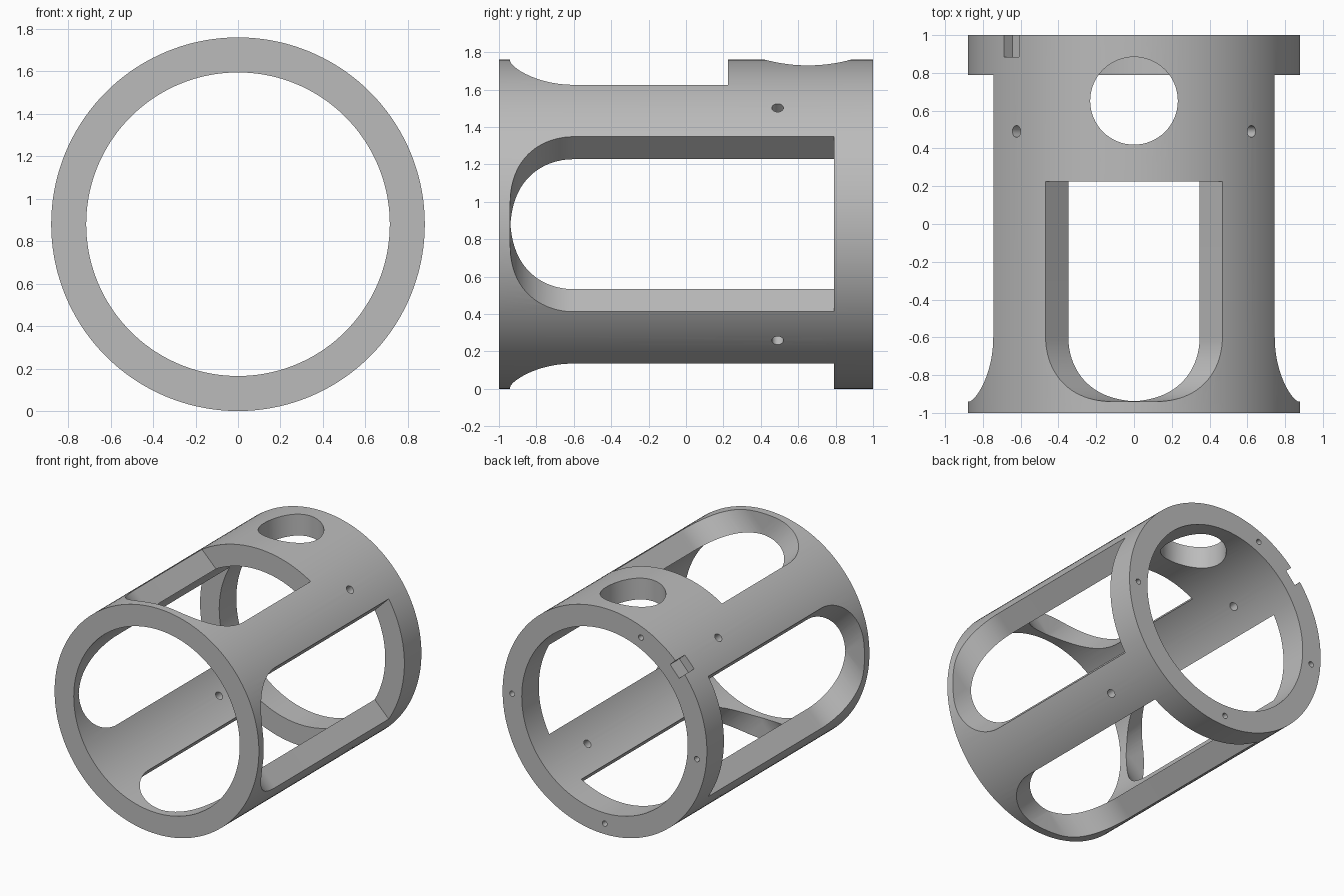
import bpy
import bmesh
from math import radians, sin, cos, pi
from mathutils import Vector

R_OUT, R_IN, HALF = 0.88, 0.715, 1.0
CENTRE = Vector((0, 0, R_OUT))
Y = Vector((0, 1, 0))

if "Cube" in bpy.data.objects:
    bpy.data.objects.remove(bpy.data.objects["Cube"], do_unlink=True)

grey = bpy.data.materials.new("machined_grey")
grey.use_nodes = True
colour = (0.5, 0.5, 0.5, 1)
grey.diffuse_color = colour
grey.node_tree.nodes["Principled BSDF"].inputs["Base Color"].default_value = colour


def radial(deg):
    """Unit vector away from the tube axis, measured from straight up towards +x."""
    a = radians(deg)
    return Vector((sin(a), 0, cos(a)))


def finish(name, bm):
    bmesh.ops.recalc_face_normals(bm, faces=bm.faces)
    mesh = bpy.data.meshes.new(name)
    bm.to_mesh(mesh)
    bm.free()
    mesh.materials.append(grey)
    obj = bpy.data.objects.new(name, mesh)
    bpy.context.collection.objects.link(obj)
    return obj


def prism(name, outline, sweep):
    """Closed solid: an outline of 3D points swept along a vector."""
    bm = bmesh.new()
    face = bm.faces.new([bm.verts.new(p) for p in outline])
    swept = bmesh.ops.extrude_face_region(bm, geom=[face], use_keep_orig=True)
    verts = [v for v in swept["geom"] if isinstance(v, bmesh.types.BMVert)]
    bmesh.ops.translate(bm, verts=verts, vec=sweep)
    return finish(name, bm)


def rod(name, start, sweep, radius, steps):
    """Cylinder from a start point along a vector."""
    side = sweep.orthogonal().normalized()
    other = sweep.normalized().cross(side)
    ring = [start + radius * (side * cos(2 * pi * i / steps) + other * sin(2 * pi * i / steps))
            for i in range(steps)]
    return prism(name, ring, sweep)


def combine(target, cutter, operation="DIFFERENCE"):
    mod = target.modifiers.new("cut", "BOOLEAN")
    mod.operation, mod.solver, mod.object = operation, "EXACT", cutter
    bpy.context.view_layer.objects.active = target
    bpy.ops.object.modifier_apply(modifier=mod.name)
    bpy.data.objects.remove(cutter, do_unlink=True)


def window_cutter(angle, y_end):
    """Opening with walls parallel to the neighbouring struts and a filleted front end."""
    strut, fillet, y_front = 0.196, 0.34, -0.94
    halves = []
    for side in (45, -45):
        along, across = radial(angle + side), radial(angle - side)
        flat = [(1.2, y_front), (1.2, y_end), (strut, y_end)]
        arc = [(strut + fillet * (1 - cos(t)), y_front + fillet * (1 - sin(t)))
               for t in (i * pi / 48 for i in range(25))]
        outline = [CENTRE + across * d + Y * y for d, y in flat + arc]
        halves.append(prism("window_cutter", outline, along * 1.3))
    combine(halves[0], halves[1], "INTERSECT")
    return halves[0]


# Tube body, a rectangle spun about the long axis
bm = bmesh.new()
corners = [(R_IN, -HALF), (R_OUT, -HALF), (R_OUT, HALF), (R_IN, HALF)]
loop = [bm.verts.new(CENTRE + radial(0) * r + Y * y) for r, y in corners]
edges = [bm.edges.new((loop[i], loop[(i + 1) % 4])) for i in range(4)]
bmesh.ops.spin(bm, geom=loop + edges, cent=CENTRE, axis=Y, angle=2 * pi, steps=144)
bmesh.ops.remove_doubles(bm, verts=bm.verts, dist=0.0001)
housing = finish("slotted_housing", bm)

# Four windows, the top one shorter
for angle, y_end in ((0, 0.225), (90, 0.79), (180, 0.79), (270, 0.79)):
    combine(housing, window_cutter(angle, y_end))

# Large round port in the top
combine(housing, rod("port_cutter", CENTRE + Vector((0, 0.652, 0.4)), radial(0) * 0.7, 0.232, 64))

# Small radial hole through each strut
for angle in (45, 135, 225, 315):
    start = CENTRE + radial(angle) * 0.5 + Y * 0.49
    combine(housing, rod("pin_cutter", start, radial(angle) * 0.6, 0.031, 24))

# Blind holes in the back face
for angle in (-23, -96, 180, 90):
    start = CENTRE + radial(angle) * 0.798 + Y * 0.88
    combine(housing, rod("screw_cutter", start, Y * 0.2, 0.021, 20))

# Locating notch in the back rim
out, side = radial(-47.7), radial(42.3)
base = CENTRE + out * 0.815 + Y * 0.885
outline = [base + side * s + out * h for s, h in ((-0.059, 0), (0.059, 0), (0.059, 0.2), (-0.059, 0.2))]
combine(housing, prism("notch_cutter", outline, Y * 0.3))

# Smooth curved walls, crisp edges
bpy.ops.object.select_all(action="DESELECT")
housing.select_set(True)
bpy.context.view_layer.objects.active = housing
bpy.ops.object.shade_smooth_by_angle(angle=radians(25))
